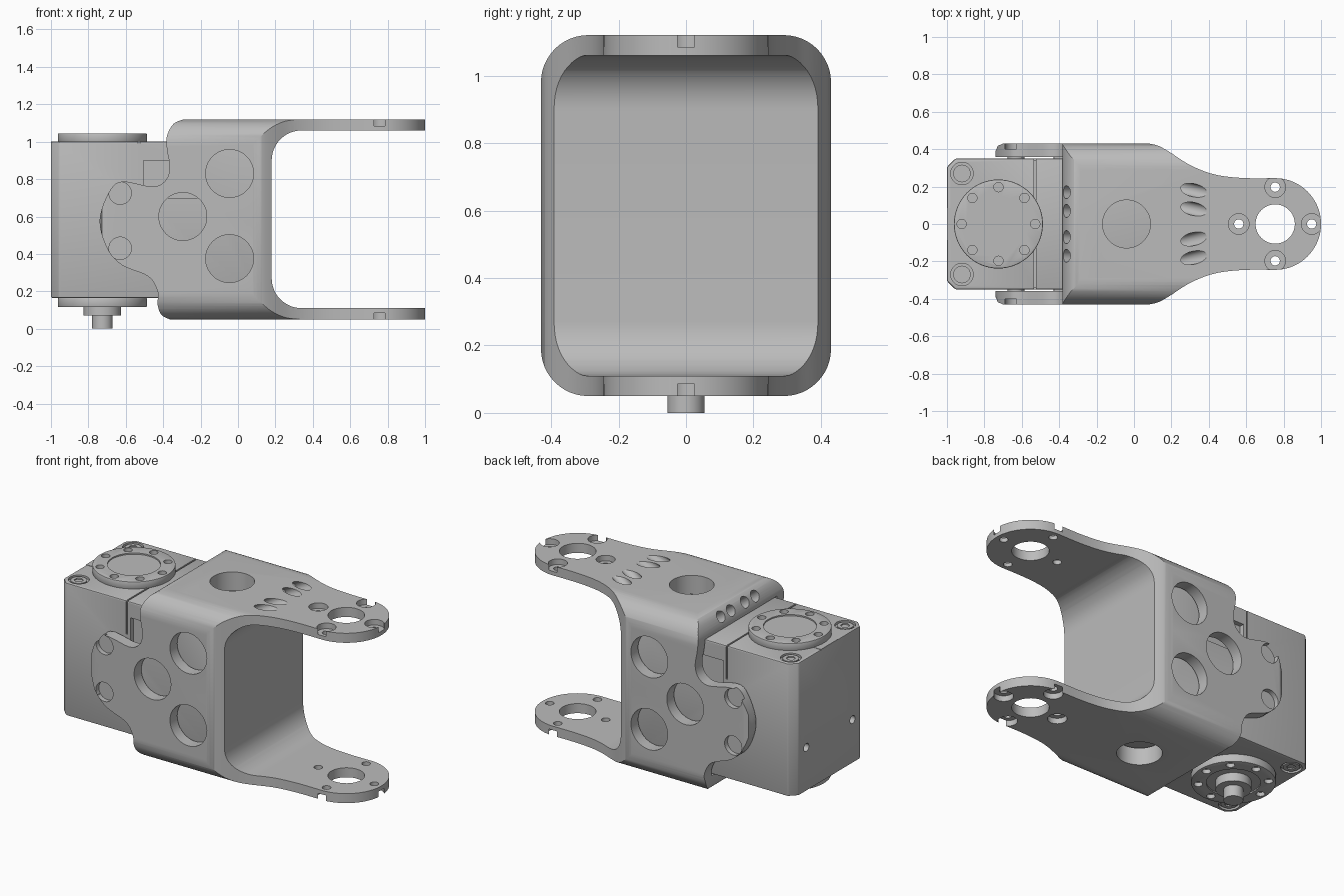
import bpy, bmesh, math
from mathutils import Vector, Matrix

if "Cube" in bpy.data.objects:
    bpy.data.objects.remove(bpy.data.objects["Cube"], do_unlink=True)

grey = bpy.data.materials.new("satin_grey")
grey.use_nodes = True
grey.diffuse_color = (0.5, 0.5, 0.5, 1)
grey.node_tree.nodes["Principled BSDF"].inputs["Base Color"].default_value = (0.5, 0.5, 0.5, 1)


def finish(name, bm):
    bmesh.ops.recalc_face_normals(bm, faces=bm.faces)
    mesh = bpy.data.meshes.new(name)
    bm.to_mesh(mesh)
    bm.free()
    mesh.materials.append(grey)
    ob = bpy.data.objects.new(name, mesh)
    bpy.context.collection.objects.link(ob)
    return ob


def prism(name, pts, axis, lo, hi):
    """Extrude a 2D outline along x, y or z."""
    place = {"x": lambda a, b, t: (t, a, b), "y": lambda a, b, t: (a, t, b),
             "z": lambda a, b, t: (a, b, t)}[axis]
    bm = bmesh.new()
    face = bm.faces.new([bm.verts.new(place(a, b, lo)) for a, b in pts])
    out = bmesh.ops.extrude_face_region(bm, geom=[face])
    verts = [v for v in out["geom"] if isinstance(v, bmesh.types.BMVert)]
    bmesh.ops.translate(bm, verts=verts, vec=place(0, 0, hi - lo))
    return finish(name, bm)


def box(name, x, y, z):
    pts = [(x[0], y[0]), (x[1], y[0]), (x[1], y[1]), (x[0], y[1])]
    return prism(name, pts, "z", z[0], z[1])


def cyl(name, centre, r, depth, axis=(0, 0, 1), seg=48):
    bm = bmesh.new()
    turn = Vector(axis).to_track_quat("Z", "Y").to_matrix().to_4x4()
    bmesh.ops.create_cone(bm, cap_ends=True, segments=seg, radius1=r, radius2=r, depth=depth,
                          matrix=Matrix.Translation(centre) @ turn)
    return finish(name, bm)


def apply_mod(ob, kind, **settings):
    mod = ob.modifiers.new(kind, kind)
    for key, value in settings.items():
        setattr(mod, key, value)
    bpy.context.view_layer.objects.active = ob
    bpy.ops.object.modifier_apply(modifier=mod.name)


def cut(ob, tool, op="DIFFERENCE"):
    apply_mod(ob, "BOOLEAN", operation=op, solver="EXACT", object=tool)
    bpy.data.objects.remove(tool, do_unlink=True)


def drill(ob, centre, r, depth, axis=(0, 0, 1), seg=32):
    cut(ob, cyl("drill", centre, r, depth, axis, seg))


def arc(cx, cz, r, a0, a1, n=12):
    angles = [math.radians(a0 + (a1 - a0) * i / n) for i in range(n + 1)]
    return [(cx + r * math.cos(a), cz + r * math.sin(a)) for a in angles]


def spline(pts, n=5):
    """Smooth curve through the given points."""
    p = [Vector(q) for q in [pts[0]] + pts + [pts[-1]]]
    out = []
    for a, b, c, d in zip(p, p[1:], p[2:], p[3:]):
        for i in range(n):
            t = i / n
            q = b * 2 + (c - a) * t + (a * 2 - b * 5 + c * 4 - d) * t**2 + (b * 3 - a - c * 3 + d) * t**3
            out.append(tuple(q / 2))
    return out + [pts[-1]]


# Bracket: side profile, plan outline and rounded section intersected
ears = spline([(-.29, 1.12), (-.345, 1.095), (-.38, 1.03), (-.38, .96), (-.365, .86), (-.39, .79),
               (-.46, .76), (-.62, .787), (-.69, .73), (-.74, .58), (-.70, .43), (-.62, .34),
               (-.48, .28), (-.43, .2), (-.43, .13), (-.41, .075), (-.365, .05)])
mouth = arc(.34, .27, .16, 270, 180) + arc(.34, .90, .16, 180, 90)
bracket = prism("clevis_bracket", ears + [(1.1, .05), (1.1, .11)] + mouth + [(1.1, 1.06), (1.1, 1.12)],
                "y", -.5, .5)
edge = [(-.74, .39), (-.728, .418), (-.70, .43)]
edge += spline([(.08, .43), (.13, .418), (.19, .385), (.30, .315), (.43, .265), (.58, .246), (.755, .245)])
half = edge + arc(.755, 0, .245, 90, 0, 20)[1:]
plan = half + [(x, -y) for x, y in reversed(half[:-1])]
cut(bracket, prism("plan", plan, "z", -.1, 1.3), "INTERSECT")
section = [p for cx, cz, a in ((.29, .98, 0), (-.29, .98, 90), (-.29, .19, 180), (.29, .19, 270))
           for p in arc(cx, cz, .14, a, a + 90)]
cut(bracket, prism("section", section, "x", -1.2, 1.2), "INTERSECT")
cut(bracket, box("cavity", (-1.2, .125), (-.358, .358), (.158, 1.004)))

# Large side windows and ear screw seats
for s in (-1, 1):
    for x, z in ((-.045, .83), (-.045, .375), (-.295, .6)):
        drill(bracket, (x, s * .42, z), .128, .2, (0, 1, 0), 48)
    for z in (.725, .43):
        drill(bracket, (-.63, s * .45, z), .06, .1, (0, 1, 0))

# Arm holes, counterbored from the outside
for z, s in ((1.12, 1), (.05, -1)):
    drill(bracket, (-.04, 0, z), .128, .26, seg=48)
    drill(bracket, (.755, 0, z), .105, .2, seg=48)
    for x, y in ((.56, 0), (.95, 0), (.755, .197), (.755, -.197)):
        drill(bracket, (x, y, z), .055, .07)
        drill(bracket, (x, y, z), .025, .2, seg=20)

# Slanted fixing holes on the upper arm and its rear edge
for s in (-1, 1):
    for y in (.08, .18):
        drill(bracket, (.32, s * y, 1.12), .035, .2, (.86, -.2 * s, .5), 24)
    for y in (.07, .17):
        drill(bracket, (-.36, s * y, 1.07), .035, .12, (-.8, 0, .6), 24)

# Motor housing with chamfered rear corners
housing = prism("motor_housing", [(-1, -.305), (-.955, -.35), (.12, -.35), (.12, .35), (-.955, .35), (-1, .305)],
                "z", .165, 1)
apply_mod(housing, "BEVEL", width=.008, segments=2)
cut(housing, box("seam", (-.535, -.525), (-.5, .5), (.99, 1.1)))
for s in (-1, 1):
    side = sorted((s * .343, s * .5))
    cut(housing, box("side_seam", (-.535, -.525), side, (.79, 1.1)))
    cut(housing, box("side_pocket", (-.505, -.2), sorted((s * .32, s * .5)), (.70, .90)))
    drill(housing, (-1, s * .23, .44), .025, .08, (1, 0, 0), 20)
    for z in (.165, 1):
        drill(housing, (-.92, s * .27, z), .06, .03)
box("rear_tab", (-1.0, -.955), (-.085, .085), (.965, 1.002))

# Screws with hexagonal sockets
screws = []
for s in (-1, 1):
    for z, up in ((.175, -1), (.99, 1)):
        screw = cyl("corner_screw", (-.92, s * .27, z), .047, .014, seg=32)
        drill(screw, (-.92, s * .27, z + up * .01), .027, .02, seg=6)
    for z in (.725, .43):
        screw = cyl("ear_screw", (-.63, s * .37, z), .045, .05, (0, 1, 0), 32)
        drill(screw, (-.63, s * .4, z), .03, .05, (0, 1, 0), 6)

# Output horns above and below, each with a ring of eight holes
for name, z, face, up in (("upper_horn", 1.02, 1.045, 1), ("lower_horn", .14, .115, -1)):
    horn = cyl(name, (-.725, 0, z), .238, .05, seg=64)
    apply_mod(horn, "BEVEL", width=.006, segments=2, limit_method="ANGLE")
    drill(horn, (-.725, 0, face), .152, .016, seg=48)
    for i in range(8):
        a = i * math.pi / 4
        drill(horn, (-.725 + .197 * math.cos(a), .197 * math.sin(a), face), .025, .05, seg=20)

# Lower shaft
cyl("shaft_collar", (-.725, 0, .105), .1, .07)
cyl("shaft_tip", (-.725, 0, .045), .055, .09)

bpy.ops.object.select_all(action="DESELECT")
for ob in bpy.context.collection.objects:
    if ob.type == "MESH":
        ob.select_set(True)
        bpy.context.view_layer.objects.active = ob
bpy.ops.object.shade_smooth_by_angle(angle=math.radians(30))
